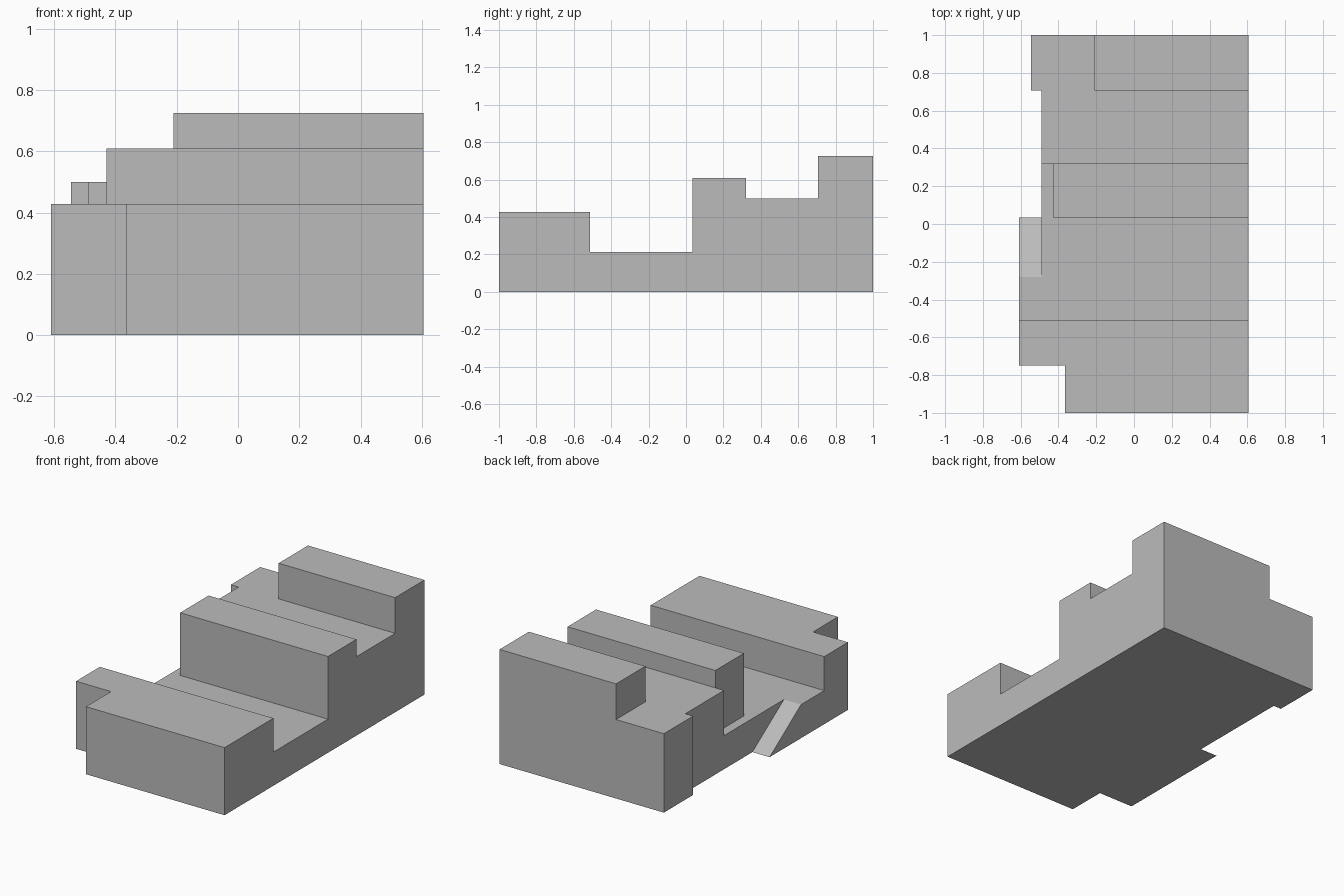
import bpy, bmesh
from mathutils import Vector

cube = bpy.data.objects.get("Cube")
if cube:
    bpy.data.objects.remove(cube, do_unlink=True)

grey = bpy.data.materials.new("plain grey")
grey.use_nodes = True
colour = (0.5, 0.5, 0.5, 1)
grey.diffuse_color = colour
grey.node_tree.nodes["Principled BSDF"].inputs["Base Color"].default_value = colour

# Main heights and positions
RIGHT, LOW, DECK = 0.606, 0.213, 0.5
MID, BACK = 0.035, 0.707


def prism(name, profile, x0, x1):
    """Extrude a side profile of (y, z) points from x0 to x1."""
    bm = bmesh.new()
    face = bm.faces.new([bm.verts.new((x0, y, z)) for y, z in profile])
    grown = bmesh.ops.extrude_face_region(bm, geom=[face])
    moved = [v for v in grown["geom"] if isinstance(v, bmesh.types.BMVert)]
    bmesh.ops.translate(bm, verts=moved, vec=Vector((x1 - x0, 0, 0)))
    bmesh.ops.recalc_face_normals(bm, faces=bm.faces)
    mesh = bpy.data.meshes.new(name)
    bm.to_mesh(mesh)
    bm.free()
    mesh.materials.append(grey)
    obj = bpy.data.objects.new(name, mesh)
    bpy.context.collection.objects.link(obj)
    return obj


def block(y0, y1, z0, z1):
    return [(y0, z0), (y1, z0), (y1, z1), (y0, z1)]


# Stepped body across the full width
body = prism("stepped_body", [
    (-1, 0), (1, 0), (1, 0.726), (BACK, 0.726), (BACK, DECK), (0.32, DECK),
    (0.32, 0.61), (MID, 0.61), (MID, LOW), (-0.512, LOW), (-0.512, 0.428), (-1, 0.428),
], -0.61, RIGHT)

# Cuts along the -x side: name, inner x limit, side profile
cuts = [
    ("front_corner_notch", -0.365, block(-2, -0.75, -1, 2)),
    ("ramp_and_side_recess", -0.49, [(-0.4, LOW + 0.081), (MID, 0), (MID, -1),
                                     (BACK, -1), (BACK, 2), (-0.4, 2)]),
    ("raised_bar_end", -0.43, block(-0.1, 0.32, LOW, 2)),
    ("back_side_trim", -0.545, block(BACK, 2, -1, 2)),
    ("back_step", -0.21, block(BACK - 0.1, 2, DECK, 2)),
]
for name, limit, profile in cuts:
    cutter = prism(name, profile, -2, limit)
    cutter.hide_render = True
    mod = body.modifiers.new(name, "BOOLEAN")
    mod.operation = "DIFFERENCE"
    mod.solver = "EXACT"
    mod.object = cutter
    bpy.context.view_layer.objects.active = body
    bpy.ops.object.modifier_apply(modifier=name)
    bpy.data.objects.remove(cutter, do_unlink=True)

# Merge coplanar faces left by the cuts
bm = bmesh.new()
bm.from_mesh(body.data)
bmesh.ops.remove_doubles(bm, verts=bm.verts, dist=0.0005)
bmesh.ops.dissolve_limit(bm, angle_limit=0.01, verts=bm.verts, edges=bm.edges)
bm.to_mesh(body.data)
bm.free()
